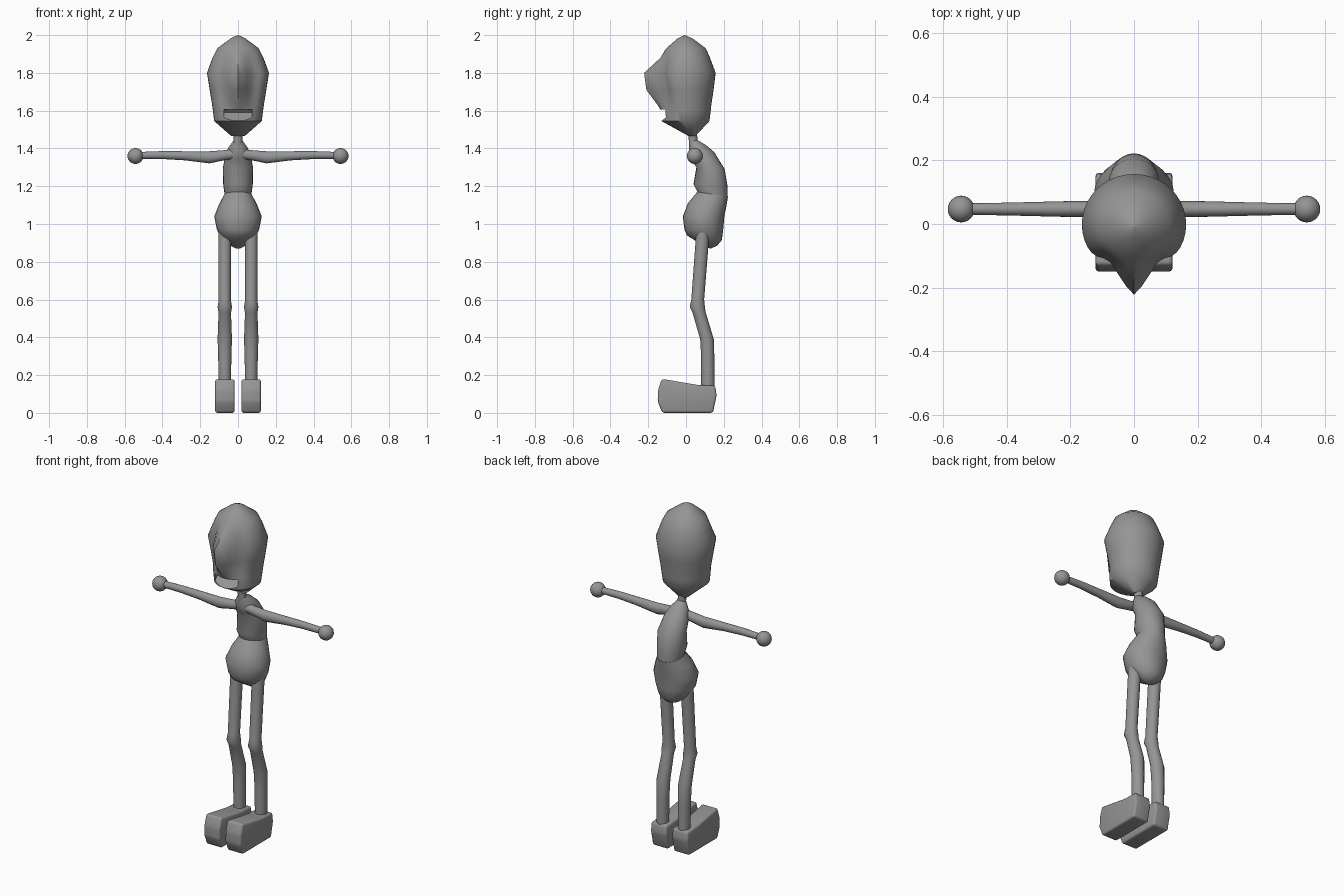
import bpy, bmesh, math
from mathutils import Vector

if "Cube" in bpy.data.objects:
    bpy.data.objects.remove(bpy.data.objects["Cube"])

grey = bpy.data.materials.new("plain grey")
grey.diffuse_color = (0.3, 0.3, 0.3, 1)
grey.use_nodes = True
grey.node_tree.nodes["Principled BSDF"].inputs["Base Color"].default_value = grey.diffuse_color


def finish(bm, name, angle=50):
    bmesh.ops.recalc_face_normals(bm, faces=bm.faces)
    me = bpy.data.meshes.new(name)
    bm.to_mesh(me)
    bm.free()
    me.materials.append(grey)
    ob = bpy.data.objects.new(name, me)
    bpy.context.collection.objects.link(ob)
    shade(ob, angle)
    return ob


def shade(ob, angle):
    bpy.ops.object.select_all(action='DESELECT')
    ob.select_set(True)
    bpy.context.view_layer.objects.active = ob
    bpy.ops.object.shade_smooth_by_angle(angle=math.radians(angle))


def loft(name, rings, angle=50):
    """Skin a list of point rings and cap both ends."""
    bm = bmesh.new()
    loops = [[bm.verts.new(p) for p in ring] for ring in rings]
    n = len(loops[0])
    for a, b in zip(loops, loops[1:]):
        for i in range(n):
            j = (i + 1) % n
            bm.faces.new((a[i], a[j], b[j], b[i]))
    bm.faces.new(loops[0])
    bm.faces.new(loops[-1])
    return finish(bm, name, angle)


def section(front, back, rx, cx=0, n=24):
    """Oval ring given by its front and back (y, z) points and half width."""
    f, b = Vector((cx, *front)), Vector((cx, *back))
    mid, half = (f + b) / 2, (f - b) / 2
    return [mid + half * math.cos(t) + Vector((rx * math.sin(t), 0, 0))
            for t in (2 * math.pi * i / n for i in range(n))]


def prism(name, profile, x0, x1, bevel=0):
    """Extrude a (y, z) profile across x."""
    bm = bmesh.new()
    face = bm.faces.new([bm.verts.new((x0, y, z)) for y, z in profile])
    ext = bmesh.ops.extrude_face_region(bm, geom=[face])
    for v in ext['geom']:
        if isinstance(v, bmesh.types.BMVert):
            v.co.x = x1
    if bevel:
        bmesh.ops.bevel(bm, geom=bm.edges[:], offset=bevel, segments=3,
                        profile=0.5, affect='EDGES')
    return finish(bm, name, 40)


# Head: stacked rings with a pointed nose ridge and hollow eye sockets
# z, half width, front y, back y, nose reach, socket depth
head_rows = [(2.0, .002, -.01, -.006, 0, 0), (1.982, .04, -.045, .035, 0, 0),
             (1.93, .11, -.105, .105, 0, 0), (1.88, .135, -.125, .127, .01, .005),
             (1.80, .164, -.16, .157, .062, .025), (1.71, .15, -.148, .146, .062, .028),
             (1.63, .137, -.135, .134, .015, .012), (1.60, .133, -.132, .131, 0, 0),
             (1.545, .126, -.13, .124, 0, 0), (1.465, .035, .015, .05, 0, 0)]
rings = []
for z, rx, yf, yb, nose, socket in head_rows:
    ring = section((yf, z), (yb, z), rx, n=40)
    for p in ring:
        if p.y < (yf + yb) / 2:
            ax = abs(p.x)
            p.y += socket * math.exp(-((ax - .085) / .035) ** 2)
            p.y -= nose * max(0, 1 - ax / .065)
    rings.append(ring)
head = loft("head", rings)

# Mouth notch with a sloping lower lip
cutter = prism("mouth_cutter", [(-.25, 1.605), (-.09, 1.605), (-.075, 1.59),
                                (-.128, 1.547), (-.25, 1.547)], -.075, .075)
mod = head.modifiers.new("mouth", 'BOOLEAN')
mod.operation, mod.object, mod.solver = 'DIFFERENCE', cutter, 'EXACT'
bpy.context.view_layer.objects.active = head
bpy.ops.object.modifier_apply(modifier="mouth")
bpy.data.objects.remove(cutter)
shade(head, 45)

# Neck
loft("neck", [section((y - .023, z), (y + .023, z), .023)
              for y, z in ((.04, 1.40), (.035, 1.49))])

# Hunched chest
loft("chest", [section(*s) for s in (
    ((.018, 1.43), (.06, 1.445), .026), ((.015, 1.385), (.105, 1.418), .052),
    ((.025, 1.345), (.15, 1.38), .068), ((.055, 1.30), (.205, 1.29), .08),
    ((.04, 1.21), (.22, 1.20), .078), ((.065, 1.16), (.22, 1.14), .07))])

# Hips, flaring out and closing to a rounded base
loft("hips", [section(*s) for s in (
    ((.06, 1.17), (.222, 1.145), .072), ((.01, 1.11), (.215, 1.10), .10),
    ((-.017, 1.04), (.203, 1.04), .126), ((-.008, .97), (.197, .97), .112),
    ((.005, .94), (.19, .915), .09), ((.06, .905), (.165, .885), .055),
    ((.11, .875), (.13, .87), .015))])

for side, s in (("left", 1), ("right", -1)):
    # Arm: x, z centre, half height, half depth
    loft(side + "_arm", [
        [Vector((s * x, .047 + ry * math.cos(t), zc + rz * math.sin(t)))
         for t in (2 * math.pi * i / 20 for i in range(20))]
        for x, zc, rz, ry in ((.03, 1.37, .026, .024), (.08, 1.363, .027, .026),
                              (.15, 1.353, .032, .025), (.20, 1.356, .029, .025),
                              (.28, 1.361, .024, .023), (.40, 1.365, .021, .02),
                              (.53, 1.363, .018, .018))])
    # Hand ball
    bpy.ops.mesh.primitive_uv_sphere_add(segments=24, ring_count=14, radius=.042,
                                         location=(s * .543, .047, 1.36))
    hand = bpy.context.object
    hand.name = side + "_hand"
    hand.data.materials.append(grey)
    shade(hand, 50)
    # Leg with a small knee bulge: z, front y, back y, half width
    loft(side + "_leg", [section((f, z), (b, z), r, s * .07, 20) for z, f, b, r in (
        (.97, .055, .125, .034), (.90, .05, .12, .034), (.60, .028, .096, .032),
        (.56, .02, .10, .038), (.53, .035, .105, .033), (.39, .075, .147, .038),
        (.30, .08, .15, .035), (.12, .08, .152, .032))])
    # Blocky shoe with softened edges, raised at the toe
    prism(side + "_foot", [(-.125, .005), (-.15, .06), (-.148, .12), (-.128, .18),
                           (.06, .148), (.155, .143), (.162, .09), (.142, .005)],
          s * .018, s * .121, .012)

# Stand everything on the ground
for ob in bpy.context.collection.objects:
    if ob.name.endswith("_foot"):
        low = min(v.co.z for v in ob.data.vertices)
        for v in ob.data.vertices:
            if v.co.z < .03:
                v.co.z -= low
